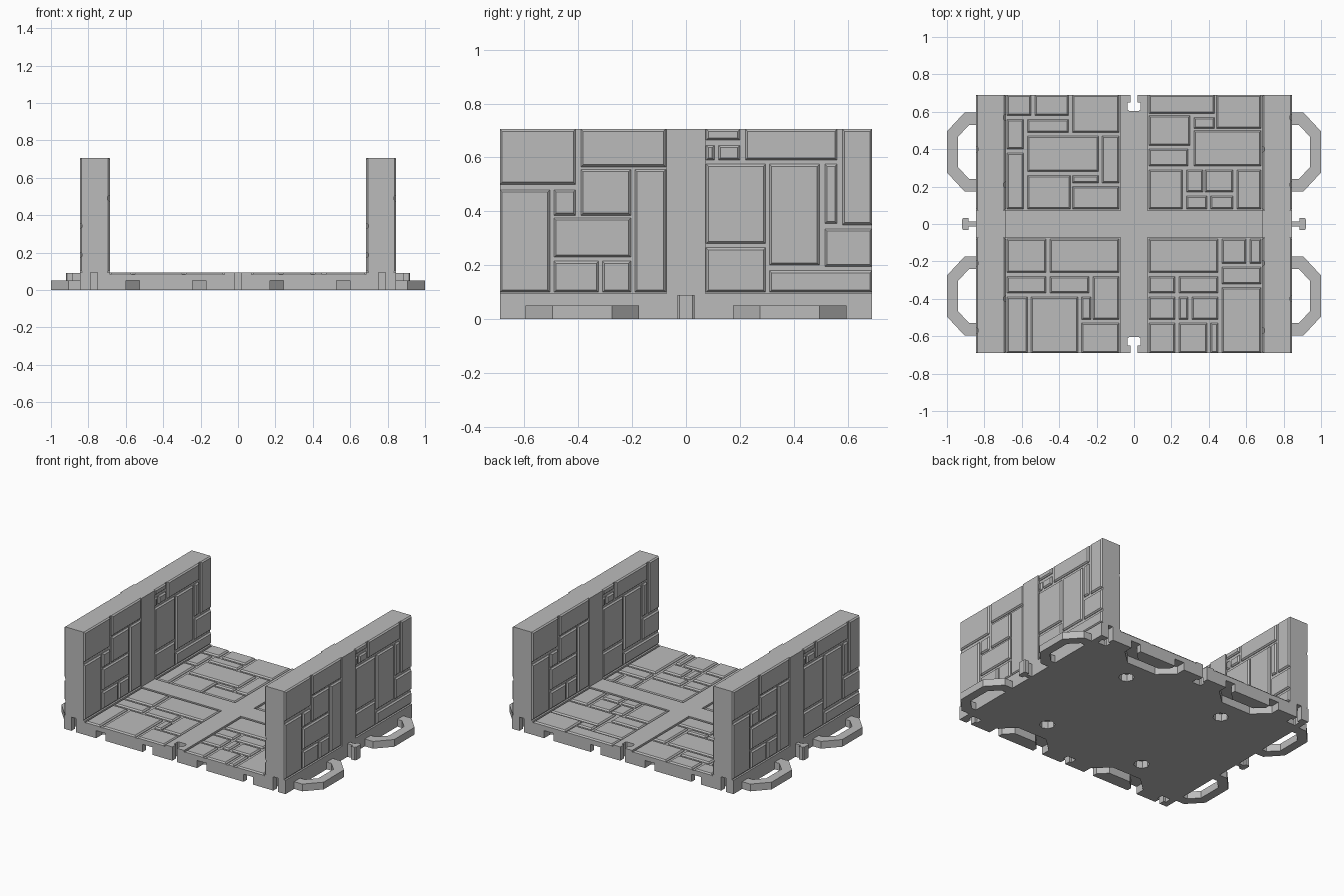
import bpy
import bmesh

if "Cube" in bpy.data.objects:
    bpy.data.objects.remove(bpy.data.objects["Cube"], do_unlink=True)

GREY = 0.5
stone_grey = bpy.data.materials.new("stone grey")
stone_grey.use_nodes = True
stone_grey.diffuse_color = (GREY, GREY, GREY, 1)
stone_grey.node_tree.nodes["Principled BSDF"].inputs["Base Color"].default_value = (GREY, GREY, GREY, 1)

HALF_X, HALF_Y = 0.845, 0.69      # footprint
FLOOR, TOP = 0.095, 0.705         # floor and wall heights
WALL_IN = 0.685                   # inner wall face
STRIP = 0.072                     # half width of the plain cross
GROOVE = 0.012                    # depth of the joints
SIDES = (-1, 1)


def finish(bm, name):
    bmesh.ops.recalc_face_normals(bm, faces=bm.faces)
    mesh = bpy.data.meshes.new(name)
    bm.to_mesh(mesh)
    bm.free()
    mesh.materials.append(stone_grey)
    ob = bpy.data.objects.new(name, mesh)
    bpy.context.collection.objects.link(ob)
    return ob


def prism(bm, outline, z0, z1):
    """Straight-sided solid over a flat outline."""
    low = [bm.verts.new((x, y, z0)) for x, y in outline]
    high = [bm.verts.new((x, y, z1)) for x, y in outline]
    bm.faces.new(low)
    bm.faces.new(high)
    for i in range(len(low)):
        j = (i + 1) % len(low)
        bm.faces.new((low[i], low[j], high[j], high[i]))


def box(bm, x0, x1, y0, y1, z0, z1):
    prism(bm, [(x0, y0), (x1, y0), (x1, y1), (x0, y1)], z0, z1)


def mirrored(half):
    """Complete an outline that is symmetric about its own axis."""
    return half + [(u, -v) for u, v in reversed(half)]


def stones(name, rects, place):
    """Chamfered blocks; place(a, b, depth) sets them on a surface."""
    bm = bmesh.new()
    for a0, a1, b0, b1 in rects:
        rings = []
        for inset, depth in ((0, 0.016), (0, 0.009), (0.008, 0)):
            c0, c1 = a0 / 100 + inset, a1 / 100 - inset
            d0, d1 = b0 / 100 + inset, b1 / 100 - inset
            corners = ((c0, d0), (c1, d0), (c1, d1), (c0, d1))
            rings.append([bm.verts.new(place(a, b, depth)) for a, b in corners])
        bm.faces.new(rings[0])
        bm.faces.new(rings[-1])
        for r, s in zip(rings, rings[1:]):
            for i in range(4):
                j = (i + 1) % 4
                bm.faces.new((r[i], r[j], s[j], s[i]))
    return finish(bm, name)


# Connector outlines: u runs outward, v along the edge
def clip_outline(grow=0):
    outer = [(-0.01, 0.21 + grow), (0.062 + grow / 2, 0.21 + grow), (0.155 + grow, 0.11 + grow / 2)]
    inner = [(-0.01, 0.145 - grow), (0.035, 0.145 - grow), (0.095 - grow, 0.083)]
    # outer path round the loop, then back along the inner path
    back = [(u, -v) for u, v in inner] + list(reversed(inner))
    return mirrored(outer) + back


def tee_outline(stem, head, neck, reach):
    return mirrored([(-0.01, stem), (neck, stem), (neck, head), (reach - 0.006, head), (reach, head - 0.008)])


# Base slab with channels, slots, peg holes and sunken stone beds
bm = bmesh.new()
box(bm, -HALF_X, HALF_X, -HALF_Y, HALF_Y, 0, FLOOR)
base = finish(bm, "base_slab")

bm = bmesh.new()
for sy in SIDES:
    for c in (-0.385, 0.385):
        prism(bm, [(c + v, sy * (HALF_Y - u)) for u, v in clip_outline(0.004)], -0.02, 0.052)
    for c in (-0.77, 0, 0.77):
        prism(bm, [(c + v, sy * (HALF_Y - u)) for u, v in tee_outline(0.018, 0.034, 0.04, 0.085)], -0.02, 0.12)
    for sx in SIDES:
        xs = sorted((sx * STRIP, sx * WALL_IN))
        ys = sorted((sy * STRIP, sy * (HALF_Y + 0.02)))
        box(bm, *xs, *ys, FLOOR - GROOVE, FLOOR + 0.05)
        ring = bmesh.ops.create_cone(bm, cap_ends=True, segments=8, radius1=0.05, radius2=0.05, depth=0.1)
        bmesh.ops.translate(bm, verts=ring["verts"], vec=(sx * 0.385, sy * 0.385, 0))
cutter = finish(bm, "base_cutter")
cutter.hide_render = True
cut = base.modifiers.new("Cuts", "BOOLEAN")
cut.operation = "DIFFERENCE"
cut.solver = "EXACT"
cut.object = cutter
bpy.context.view_layer.update()
carved = bpy.data.meshes.new_from_object(base.evaluated_get(bpy.context.evaluated_depsgraph_get()))
base.modifiers.clear()
base.data = carved
bpy.data.objects.remove(cutter, do_unlink=True)

# Floor stones, one layout per quarter, in hundredths
back_left_floor = [
    (8, 43, 59, 69), (44, 68, 51, 69), (8, 30, 42, 58), (32, 43, 51, 57), (32, 68, 31, 50),
    (8, 29, 31, 40), (8, 26, 8, 29), (28, 37, 17, 29), (38, 53, 17, 29), (55, 68, 8, 29),
    (28, 39, 8, 15), (41, 53, 8, 15)]
back_right_floor = [
    (-68, -55, 58, 69), (-53, -35, 58, 69), (-33, -8, 49, 69), (-68, -59, 40, 56), (-57, -35, 49, 56),
    (-57, -19, 28, 47), (-17, -8, 22, 47), (-68, -59, 8, 38), (-57, -34, 8, 26), (-33, -19, 22, 26),
    (-33, -8, 8, 20)]
front_right_floor = [
    (-68, -47, -26, -8), (-45, -8, -26, -8), (-68, -47, -37, -28), (-45, -24, -37, -28),
    (-22, -8, -51, -28), (-68, -57, -69, -39), (-55, -30, -69, -39), (-28, -23, -51, -39),
    (-28, -8, -69, -53)]
front_left_floor = [
    (8, 45, -26, -8), (47, 60, -21, -8), (62, 68, -21, -8), (47, 68, -32, -23), (8, 22, -37, -28),
    (24, 45, -37, -28), (8, 22, -51, -39), (24, 29, -51, -39), (31, 45, -51, -39),
    (47, 68, -69, -34), (8, 22, -69, -53), (24, 39, -69, -53), (41, 45, -69, -53)]
for name, layout in (("back_left", back_left_floor), ("back_right", back_right_floor),
                     ("front_right", front_right_floor), ("front_left", front_left_floor)):
    stones(name + "_floor_stones", layout, lambda a, b, d: (a, b, FLOOR - d))

# Wall stones, as (along, along, up, up) in hundredths
wall_layout = [
    (-69, -41, 50, 70.5), (-69, -50.5, 10, 48), (-39, -7.5, 56.5, 70.5), (-49, -41, 38.5, 48),
    (-39, -20.5, 38.5, 55.5), (-19, -7.5, 10, 55.5), (-49, -20.5, 23, 37.5),
    (-49, -32.5, 10, 21.5), (-31, -20.5, 10, 21.5),
    (7.5, 20, 66.5, 70.5), (7.5, 10.5, 59, 64.5), (12, 20, 59, 64.5), (22, 56, 59, 70.5),
    (58, 69, 35, 70.5), (7.5, 29.5, 28, 57.5), (31, 49.5, 20, 57.5), (51.5, 56, 35.5, 57.5),
    (51.5, 69, 19.5, 33.5), (7.5, 29.5, 10, 26.5), (31, 69, 10, 18)]

for sx, side in ((-1, "right"), (1, "left")):
    # Wall core with full-thickness centre strip
    bm = bmesh.new()
    core = sorted((sx * (WALL_IN + GROOVE), sx * (HALF_X - GROOVE)))
    strip = sorted((sx * WALL_IN, sx * HALF_X))
    box(bm, *core, -HALF_Y, HALF_Y, FLOOR, TOP)
    box(bm, *strip, -STRIP, STRIP, FLOOR, TOP)
    finish(bm, side + "_wall")
    stones(side + "_wall_outer_stones", wall_layout,
           lambda a, b, d: (sx * (HALF_X - d), sx * a, b))
    stones(side + "_wall_inner_stones", wall_layout,
           lambda a, b, d: (sx * (WALL_IN + d), -sx * a, b))

    # Octagonal clip loops and the T-shaped peg
    for c, end in ((-0.385, "front"), (0.385, "back")):
        bm = bmesh.new()
        prism(bm, [(sx * (HALF_X + u), c + v) for u, v in clip_outline()], 0, 0.05)
        finish(bm, f"{side}_{end}_clip")
    bm = bmesh.new()
    prism(bm, [(sx * (HALF_X + u), v) for u, v in tee_outline(0.014, 0.032, 0.04, 0.074)], 0, 0.09)
    finish(bm, side + "_peg")
